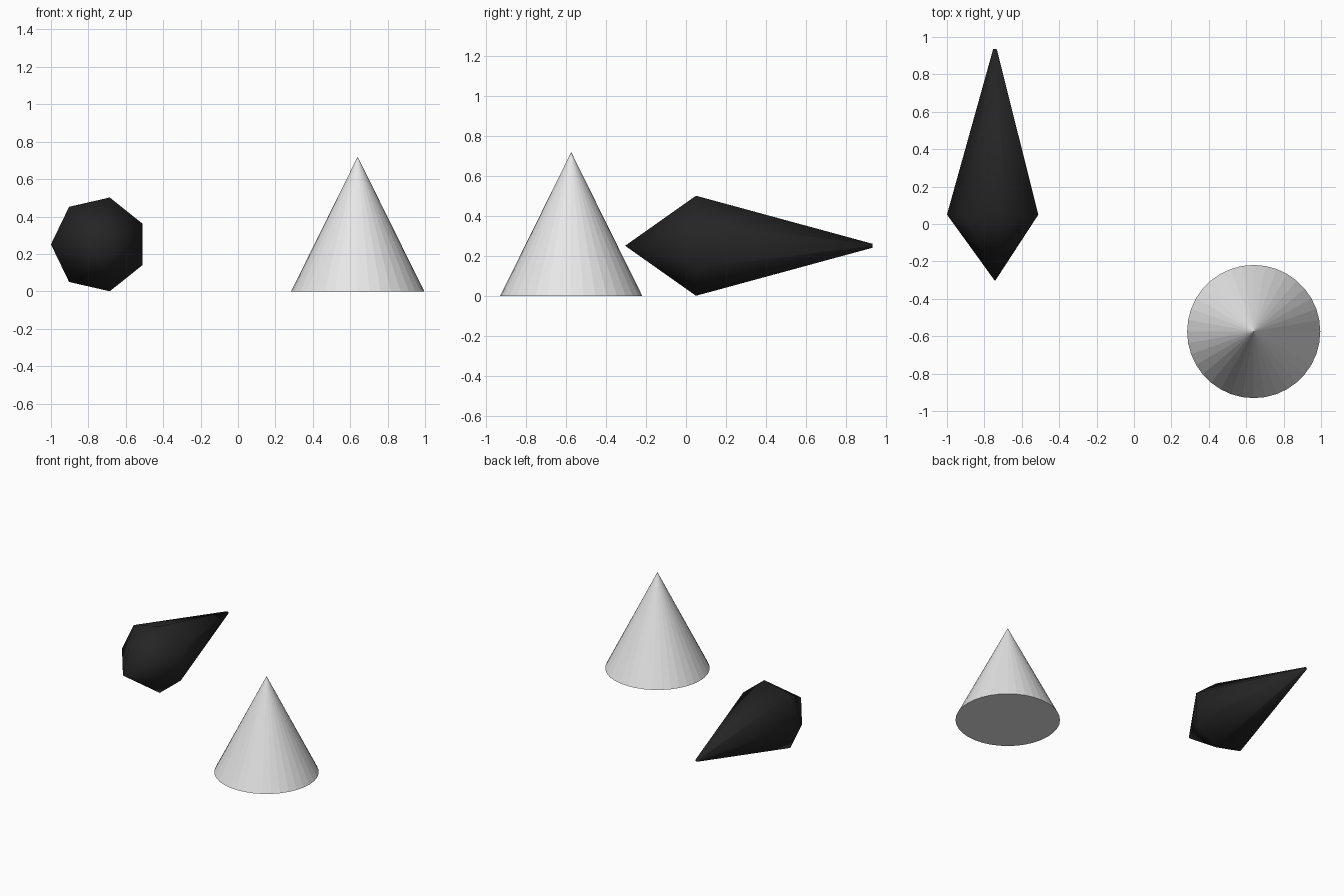
import bpy, bmesh, math
from mathutils import Vector

cube = bpy.data.objects.get("Cube")
if cube:
    bpy.data.objects.remove(cube, do_unlink=True)


def material(name, value):
    mat = bpy.data.materials.new(name)
    mat.use_nodes = True
    colour = (value, value, value, 1)
    mat.diffuse_color = colour
    mat.node_tree.nodes["Principled BSDF"].inputs["Base Color"].default_value = colour
    return mat


def lathe(name, profile, sides, start, u, v, axis, origin, mat, smooth):
    """Sweep (radius, height) points around an axis; zero radius makes a tip."""
    bm = bmesh.new()
    u, v, axis = Vector(u), Vector(v), Vector(axis)
    rings = []
    for radius, height in profile:
        count = sides if radius else 1
        angles = [start + math.tau * i / sides for i in range(count)]
        rings.append([bm.verts.new(axis * height + radius * (u * math.cos(a) + v * math.sin(a)))
                      for a in angles])
    for low, high in zip(rings, rings[1:]):
        for i in range(sides):
            j = (i + 1) % sides
            corners = [low[i % len(low)], low[j % len(low)],
                       high[j % len(high)], high[i % len(high)]]
            bm.faces.new(list(dict.fromkeys(corners)))
    for ring in (rings[0], rings[-1]):
        if len(ring) > 1:
            bm.faces.new(ring)
    bmesh.ops.recalc_face_normals(bm, faces=bm.faces)
    for face in bm.faces:
        face.smooth = smooth
    mesh = bpy.data.meshes.new(name)
    bm.to_mesh(mesh)
    bm.free()
    mesh.materials.append(mat)
    obj = bpy.data.objects.new(name, mesh)
    obj.location = origin
    bpy.context.collection.objects.link(obj)
    return obj


X, Y, Z = (1, 0, 0), (0, 1, 0), (0, 0, 1)

# Upright faceted cone with a closed base
lathe("grey_cone", [(0.356, 0), (0, 0.72)], 36, 0, X, Y, Z,
      (0.64, -0.575, 0), material("light grey", 0.8), False)

# Seven-sided spike lying along y, with a short front point and a long tail
lathe("dark_spike", [(0, -0.305), (0.257, 0.05), (0.01, 0.935)], 7, math.pi, X, Z, Y,
      (-0.743, 0, 0.251), material("black", 0.018), True)
